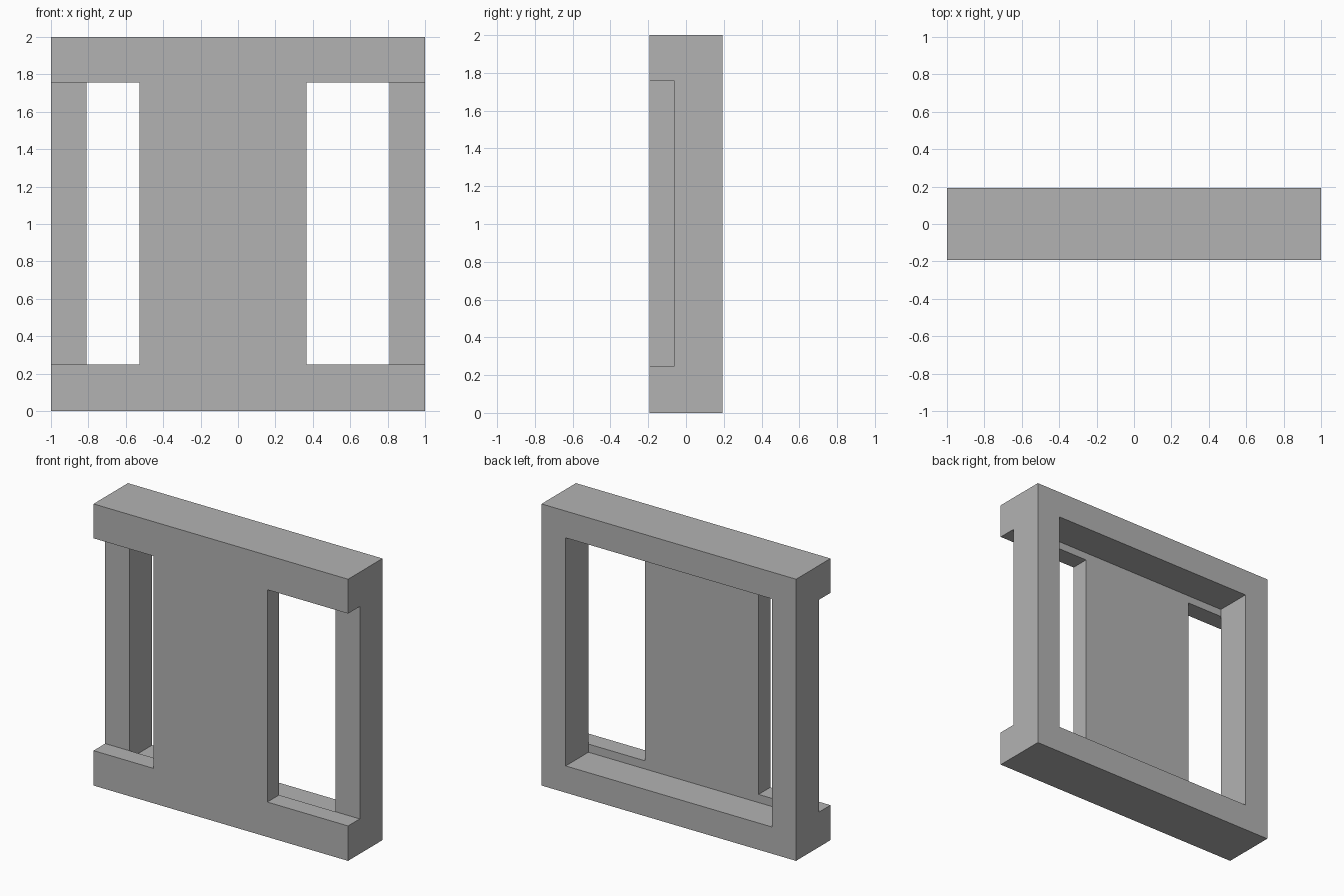
import bpy

default = bpy.data.objects.get("Cube")
if default:
    bpy.data.objects.remove(default, do_unlink=True)

grey = bpy.data.materials.new("plain_grey")
grey.use_nodes = True
colour = (0.45, 0.45, 0.45, 1)
grey.diffuse_color = colour
grey.node_tree.nodes["Principled BSDF"].inputs["Base Color"].default_value = colour

HALF_DEPTH = 0.193
STEP_Y = -0.062      # where the front layer meets the back frame
BORDER = 0.19        # width of the back frame
RAIL_LOW, RAIL_HIGH = 0.248, 1.756
OVER = 0.2           # how far cutters reach past the block


def box(name, x, y, z):
    """Box spanning the given (low, high) range on each axis."""
    bpy.ops.mesh.primitive_cube_add(size=1)
    ob = bpy.context.object
    ob.name = ob.data.name = name
    for v in ob.data.vertices:
        v.co = [lo + (c + 0.5) * (hi - lo) for c, (lo, hi) in zip(v.co, (x, y, z))]
    ob.data.materials.append(grey)
    return ob


def cut(target, cutter):
    cutter.hide_render = True
    mod = target.modifiers.new("cut", "BOOLEAN")
    mod.operation = "DIFFERENCE"
    mod.solver = "EXACT"
    mod.object = cutter
    bpy.context.view_layer.objects.active = target
    bpy.ops.object.modifier_apply(modifier=mod.name)
    bpy.data.objects.remove(cutter, do_unlink=True)


# Solid block
frame = box("panelled_frame", (-1, 1), (-HALF_DEPTH, HALF_DEPTH), (0, 2))

# Pocket in the back, leaving a border all round
inner = 1 - BORDER
cut(frame, box("back_pocket", (-inner, inner), (STEP_Y, HALF_DEPTH + OVER),
               (BORDER, 2 - BORDER)))

# Side notches in the front, leaving two rails and the off-centre panel
front = (-HALF_DEPTH - OVER, STEP_Y)
for name, span in (("right_notch", (-1 - OVER, -0.527)),
                   ("left_notch", (0.366, 1 + OVER))):
    cut(frame, box(name, span, front, (RAIL_LOW, RAIL_HIGH)))
